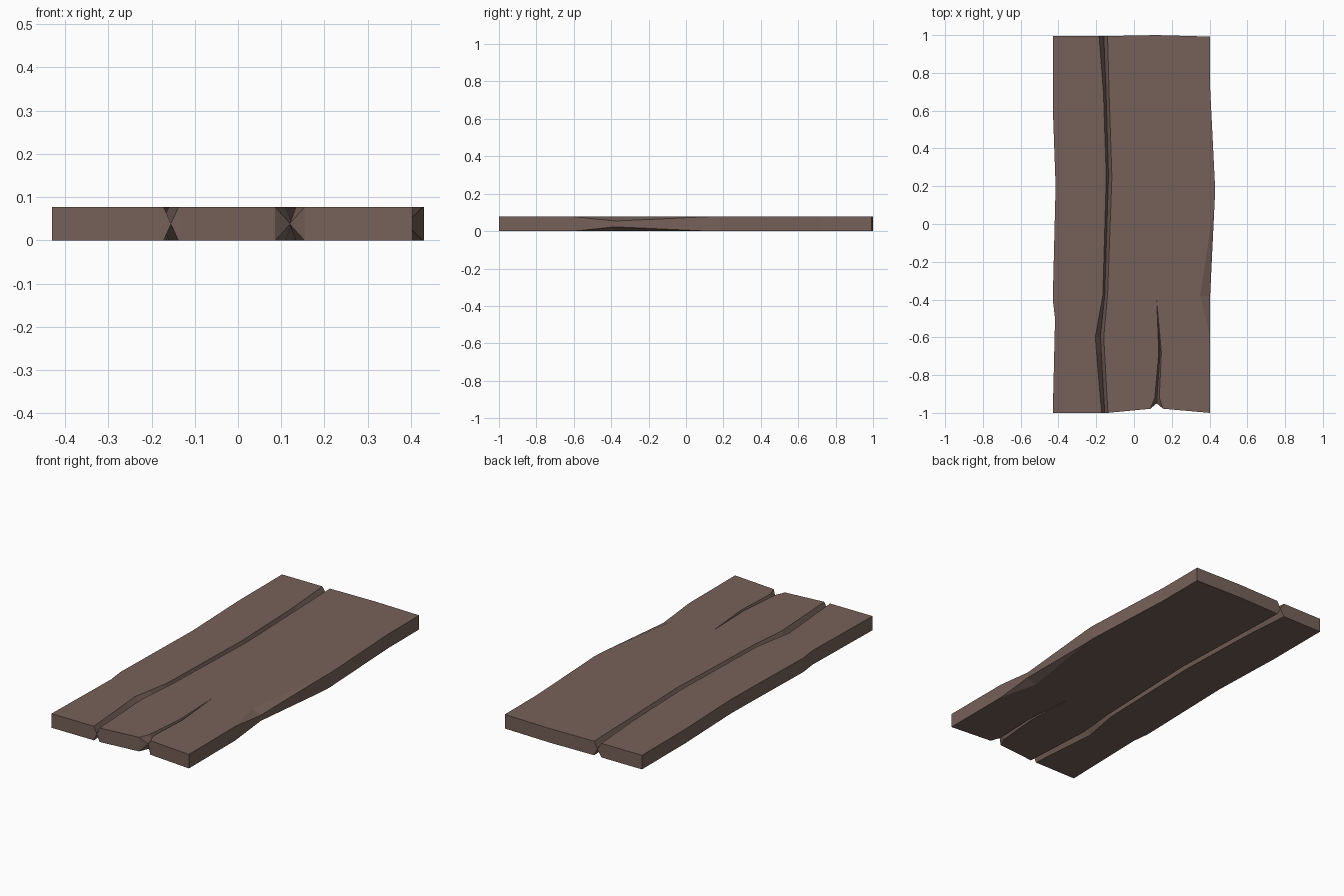
import bpy, bmesh

if "Cube" in bpy.data.objects:
    bpy.data.objects.remove(bpy.data.objects["Cube"])

T = 0.077          # plank thickness
EPS = 0.001        # half thickness left at the bottom of a through crack


def lerp(pts, t):
    """Piecewise linear lookup in (position, value) pairs."""
    if t <= pts[0][0]:
        return pts[0][1]
    for (a, u), (b, v) in zip(pts, pts[1:]):
        if t <= b:
            return u + (v - u) * (t - a) / (b - a)
    return pts[-1][1]


# Long edges, as x against y
left_edge = [(-1, -.43), (-.5, -.418), (-.4, -.43), (.2, -.415), (.62, -.43), (1, -.43)]
right_edge = [(-1, .403), (-.38, .403), (.18, .43), (.72, .403), (1, .403)]
# Long crack running the whole length: centre and both lips
crack_l = [(-1, -.172), (-.6, -.205), (-.38, -.165), (.25, -.147), (.7, -.162), (1, -.185)]
crack_c = [(-1, -.155), (-.6, -.178), (-.38, -.155), (.25, -.135), (.7, -.148), (1, -.16)]
crack_r = [(-1, -.138), (-.6, -.16), (-.38, -.14), (.25, -.117), (.7, -.132), (1, -.14)]
# Short split at the front: centre, lip width, depth
split_c = [(-1, .12), (-.92, .122), (-.68, .138), (-.4, .12), (1, .12)]
split_w = [(-1, .034), (-.92, .012), (-.68, .007), (-.4, 0)]
split_d = [(-1, T / 2 - EPS), (-.92, .03), (-.68, .018), (-.4, 0)]
# Worn chamfer on the right edge: inset and height
worn_w = [(-.6, 0), (-.38, .053), (.12, 0)]
worn_h = [(-.6, 0), (-.38, .023), (.12, 0)]
# End outlines, as y against x
front_end = [(-.43, -1), (-.14, -1), (.12, -.975), (.403, -1)]
back_end = [(-.43, .995), (-.06, .995), (.1, 1), (.3, 1), (.403, .992)]

tables = [left_edge, right_edge, crack_l, crack_c, split_c, worn_w]
stations = sorted({y for t in tables for y, _ in t})


def section(y):
    """Upper half of the cross-section as (x, depth below the top)."""
    c, w, xr = lerp(split_c, y), lerp(split_w, y), lerp(right_edge, y)
    return [(lerp(left_edge, y), 0),
            (lerp(crack_l, y), 0), (lerp(crack_c, y), T / 2 - EPS), (lerp(crack_r, y), 0),
            (c - w, 0), (c, lerp(split_d, y)), (c + w, 0),
            (xr - lerp(worn_w, y), 0), (xr, lerp(worn_h, y))]


# Loft the sections; the underside mirrors the top
bm = bmesh.new()
rings = []
for y in stations:
    upper, lower = [], []
    for i, (x, d) in enumerate(section(y)):
        yy = y
        if y == -1:
            yy = lerp(front_end, x) + (.025 if i == 5 else 0)
        elif y == 1:
            yy = lerp(back_end, x)
        upper.append(bm.verts.new((x, yy, T - d)))
        lower.append(bm.verts.new((x, yy, d)))
    rings.append((upper, lower))

n = len(rings[0][0])
for (u0, l0), (u1, l1) in zip(rings, rings[1:]):
    for i in range(n - 1):
        bm.faces.new((u0[i], u0[i + 1], u1[i + 1], u1[i]))
        bm.faces.new((l0[i], l1[i], l1[i + 1], l0[i + 1]))
    for i in (0, n - 1):
        bm.faces.new((u0[i], u1[i], l1[i], l0[i]))
for u, l in (rings[0], rings[-1]):
    for i in range(n - 1):
        bm.faces.new((u[i], l[i], l[i + 1], u[i + 1]))

bmesh.ops.remove_doubles(bm, verts=bm.verts, dist=1e-4)
bmesh.ops.recalc_face_normals(bm, faces=bm.faces)
bmesh.ops.dissolve_limit(bm, angle_limit=.003, verts=bm.verts, edges=bm.edges)
bmesh.ops.triangulate(bm, faces=[f for f in bm.faces if len(f.verts) > 4])

mesh = bpy.data.meshes.new("wooden_plank")
bm.to_mesh(mesh)
bm.free()
plank = bpy.data.objects.new("wooden_plank", mesh)
bpy.context.collection.objects.link(plank)

# Brown wood
wood = bpy.data.materials.new("brown_wood")
wood.diffuse_color = (.18, .12, .10, 1)
wood.use_nodes = True
wood.node_tree.nodes["Principled BSDF"].inputs["Base Color"].default_value = wood.diffuse_color
mesh.materials.append(wood)
